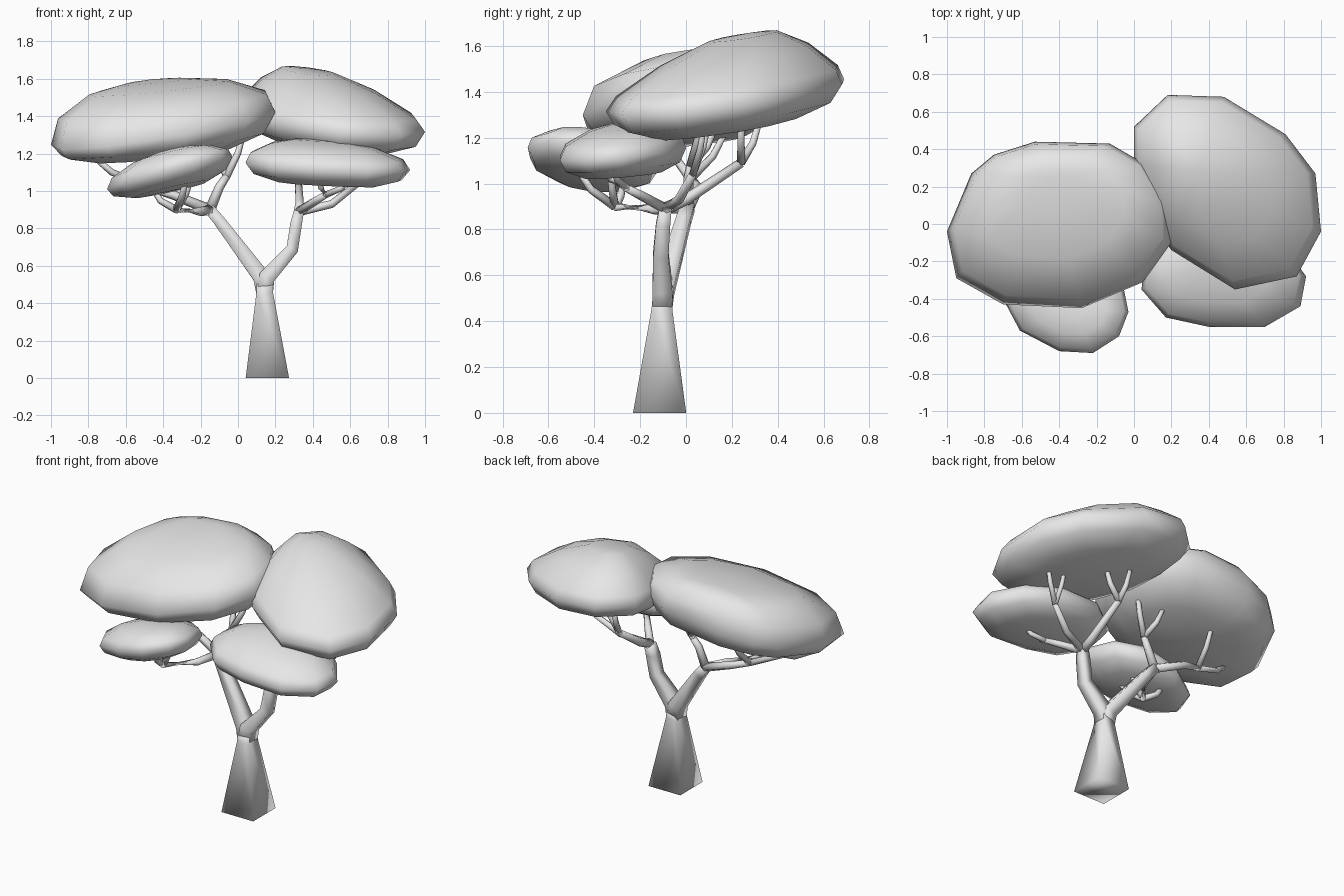
import bpy, bmesh, math
from mathutils import Vector

cube = bpy.data.objects.get("Cube")
if cube:
    bpy.data.objects.remove(cube, do_unlink=True)

# One flat colour for the whole tree
grey = bpy.data.materials.new("plain_grey")
grey.use_nodes = True
colour = (0.8, 0.8, 0.8, 1)
grey.diffuse_color = colour
grey.node_tree.nodes["Principled BSDF"].inputs["Base Color"].default_value = colour


def finish(name, bm):
    """Turn a bmesh into a smooth shaded, coloured object."""
    bmesh.ops.recalc_face_normals(bm, faces=bm.faces)
    for face in bm.faces:
        face.smooth = True
    mesh = bpy.data.meshes.new(name)
    bm.to_mesh(mesh)
    bm.free()
    mesh.materials.append(grey)
    obj = bpy.data.objects.new(name, mesh)
    bpy.context.collection.objects.link(obj)


def bridge(bm, lower, upper):
    """Join two rings of equal length with quads."""
    count = len(lower)
    for i in range(count):
        j = (i + 1) % count
        bm.faces.new((lower[i], lower[j], upper[j], upper[i]))


def tube(name, path, radii, sides=6):
    """Tapered tube that follows a path, closed at both ends."""
    bm = bmesh.new()
    points = [Vector(p) for p in path]
    last = len(points) - 1
    previous = None
    for i, point in enumerate(points):
        along = (points[min(i + 1, last)] - points[max(i - 1, 0)]).normalized()
        if point.z == 0:  # sit flat on the ground
            along = Vector((0, 0, 1))
        guide = Vector((0, 1, 0)) if abs(along.y) < 0.8 else Vector((1, 0, 0))
        side = (guide - along * guide.dot(along)).normalized()
        across = side.cross(along)
        ring = []
        for k in range(sides):
            angle = math.tau * (k + 0.5) / sides
            offset = side * math.cos(angle) + across * math.sin(angle)
            ring.append(bm.verts.new(point + offset * radii[i]))
        if previous:
            bridge(bm, previous, ring)
        if i in (0, last):
            bm.faces.new(ring)
        previous = ring
    finish(name, bm)


def branch(name, stem, tips, thick=0.029):
    """A stem that splits into several twigs at its end."""
    count = len(stem)
    tube(name, stem, [thick * (1 - 0.3 * i / (count - 1)) for i in range(count)])
    for n, tip in enumerate(tips):
        fork = Vector(stem[-1])
        end = Vector(tip)
        elbow = fork.lerp(end, 0.65)
        elbow.z -= 0.03
        tube(f"{name}_twig_{n + 1}", [fork, elbow, end],
             [thick * 0.7, thick * 0.62, thick * 0.5])


def canopy(name, outline, centre, peak, tilt, up, down, lean, rim=0.4, shoulder=0.8):
    """Flattened, tilted cushion; upper rings drift to the peak and take on the lean."""
    bm = bmesh.new()
    mid = Vector(centre)
    drift = Vector(peak) - mid.xy
    # Outline scale and height of each ring (below is negative)
    profile = [(0.6, -0.92), (0.9, -0.55), (1, 0), (0.93, rim),
               (0.62, shoulder), (0.28, 0.97)]

    def place(x, y, scale, height):
        dx, dy = (x - mid.x) * scale, (y - mid.y) * scale
        if height > 0:
            dx += drift.x * (1 - scale)
            dy += drift.y * (1 - scale)
        slope = (tilt[0] * dx + tilt[1] * dy) * (1 + (lean - 1) * abs(height))
        rise = height * (up if height > 0 else down)
        return bm.verts.new((mid.x + dx, mid.y + dy, mid.z + slope + rise))

    rings = [[place(x, y, scale, height) for x, y in outline]
             for scale, height in profile]
    for lower, upper in zip(rings, rings[1:]):
        bridge(bm, lower, upper)
    for ring, height in ((rings[0], -1), (rings[-1], 1)):
        pole = place(mid.x, mid.y, 0, height)
        for i, vert in enumerate(ring):
            bm.faces.new((vert, ring[(i + 1) % len(ring)], pole))
    finish(name, bm)


# Four-sided trunk and the two main limbs
tube("trunk", [(0.157, -0.115, 0), (0.143, -0.105, 0.45), (0.142, -0.102, 0.5)],
     [0.164, 0.064, 0.062], sides=4)
left_fork = (0.325, -0.09, 0.89)
right_fork = (-0.15, 0.01, 0.9)
tube("left_limb", [(0.143, -0.105, 0.44), (0.155, -0.102, 0.54), (0.29, -0.11, 0.69),
                   (0.31, -0.1, 0.82), left_fork],
     [0.06, 0.062, 0.047, 0.044, 0.038], sides=4)
tube("right_limb", [(0.143, -0.105, 0.44), (0.125, -0.095, 0.54), (-0.1, -0.01, 0.84),
                    right_fork], [0.06, 0.062, 0.044, 0.04], sides=4)

# Branches under the left canopies
branch("left_back_branch", [left_fork, (0.33, 0.0, 0.93), (0.32, 0.24, 1.09)],
       [(0.3, 0.32, 1.27), (0.42, 0.24, 1.28)])
branch("left_outer_branch", [left_fork, (0.5, -0.03, 0.93), (0.64, 0.03, 1.04)],
       [(0.74, 0.08, 1.26), (0.62, 0.1, 1.27)], 0.025)
branch("left_front_branch", [left_fork, (0.42, -0.2, 0.95), (0.47, -0.26, 0.98)],
       [(0.6, -0.32, 1.08), (0.43, -0.36, 1.08)], 0.025)

# Branches under the right canopies
branch("right_upper_branch", [right_fork, (-0.1, 0.01, 1.02), (-0.06, 0.02, 1.08)],
       [(0.03, 0.07, 1.31), (-0.12, 0.13, 1.25)])
branch("right_outer_branch", [right_fork, (-0.35, 0.05, 0.98), (-0.48, 0.02, 1.02)],
       [(-0.78, -0.07, 1.19), (-0.46, 0.17, 1.22)])
branch("right_front_branch", [right_fork, (-0.2, -0.14, 0.89), (-0.33, -0.31, 0.9)],
       [(-0.28, -0.47, 1.06), (-0.46, -0.27, 1.02), (-0.25, -0.33, 1.08)])

# Leaf canopies
canopy("right_canopy",
       [(-1, -.04), (-.95, -.29), (-.7, -.43), (-.28, -.45), (.05, -.31), (.2, -.1),
        (.19, .12), (.06, .32), (-.13, .43), (-.53, .44), (-.75, .37), (-.87, .27)],
       (-0.42, 0, 1.34), (-0.46, 0.25), (0.15, 0.14), 0.24, 0.16, 0.6,
       rim=0.48, shoulder=0.86)
canopy("left_canopy",
       [(0, .52), (.18, .69), (.48, .68), (.81, .48), (.97, .27), (1, -.04),
        (.87, -.28), (.54, -.35), (.2, -.14), (.05, .08), (0, .32)],
       (0.5, 0.18, 1.375), (0.33, 0.28), (-0.07, 0.11), 0.255, 0.145, 1.2,
       rim=0.25, shoulder=0.68)
canopy("right_front_canopy",
       [(-.7, -.4), (-.61, -.57), (-.4, -.68), (-.22, -.69), (-.08, -.6), (-.03, -.47),
        (-.07, -.27), (-.22, -.14), (-.45, -.13), (-.64, -.24)],
       (-0.36, -0.41, 1.095), (-0.34, -0.43), (0.25, -0.1), 0.125, 0.095, 0.85)
canopy("left_front_canopy",
       [(.04, -.35), (.17, -.5), (.4, -.55), (.7, -.55), (.89, -.44), (.92, -.28),
        (.79, -.1), (.55, 0), (.25, -.02), (.06, -.16)],
       (0.48, -0.27, 1.135), (0.4, -0.2), (-0.05, 0.08), 0.135, 0.105, 0.9)
